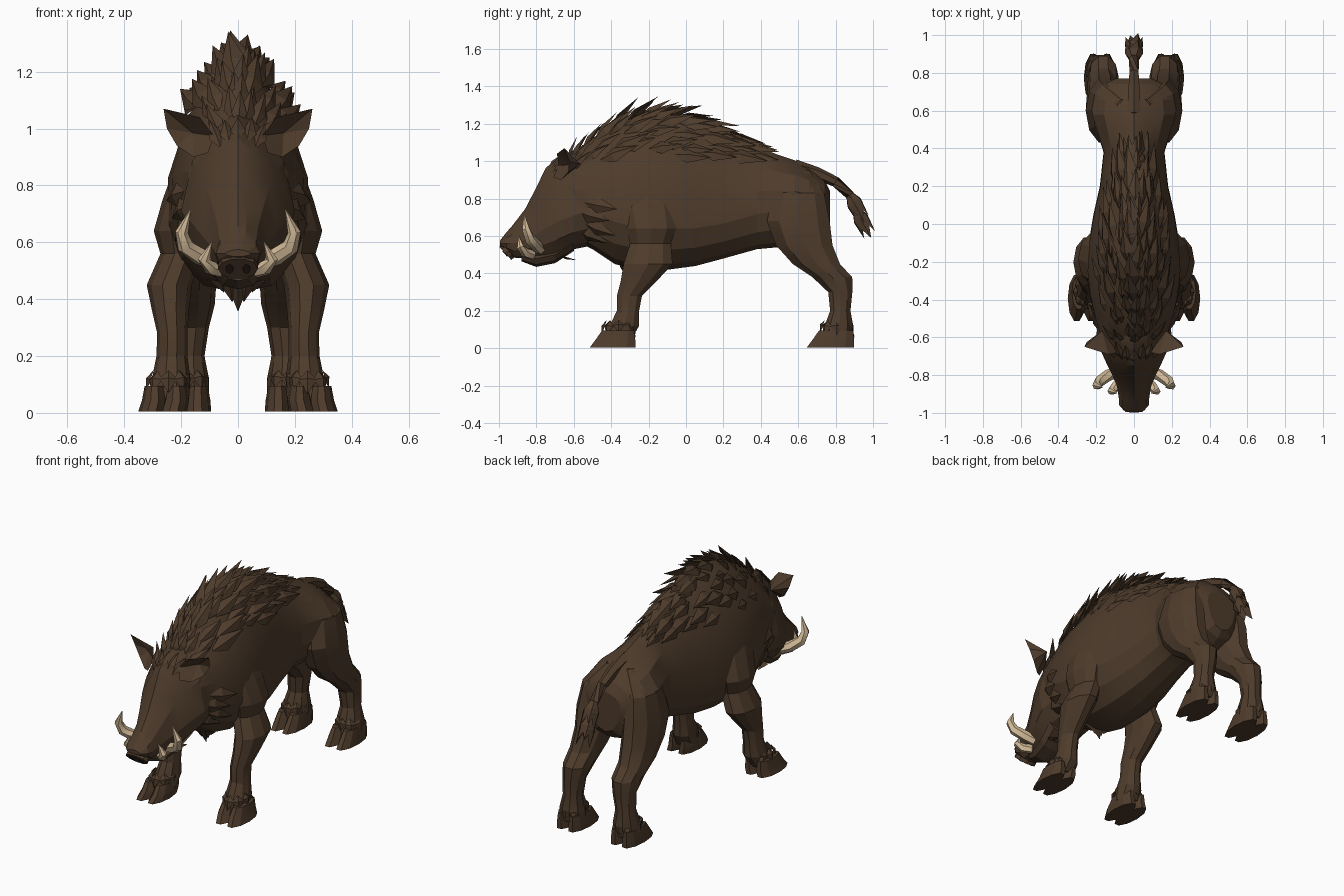
import bpy, bmesh, random
from math import sin, cos, pi, radians, copysign
from mathutils import Vector as V

random.seed(4)
if "Cube" in bpy.data.objects:
    bpy.data.objects.remove(bpy.data.objects["Cube"])


def material(name, colour):
    m = bpy.data.materials.new(name)
    m.use_nodes = True
    m.diffuse_color = (*colour, 1)
    shader = m.node_tree.nodes["Principled BSDF"]
    shader.inputs["Base Color"].default_value = (*colour, 1)
    shader.inputs["Roughness"].default_value = 0.9
    return m


hide = material("brown hide", (0.077, 0.045, 0.025))
ivory = material("ivory", (0.66, 0.5, 0.32))
dark = material("dark nostril", (0.025, 0.015, 0.01))


def finish(name, bm, mat, angle=19):
    bmesh.ops.recalc_face_normals(bm, faces=bm.faces)
    mesh = bpy.data.meshes.new(name)
    bm.to_mesh(mesh)
    bm.free()
    mesh.materials.append(mat)
    mesh.shade_smooth()
    mesh.set_sharp_from_angle(angle=radians(angle))
    ob = bpy.data.objects.new(name, mesh)
    bpy.context.collection.objects.link(ob)
    return ob


def add_loft(bm, rings):
    rows = [[bm.verts.new(p) for p in ring] for ring in rings]
    n = len(rows[0])
    for a, b in zip(rows, rows[1:]):
        for i in range(n):
            j = (i + 1) % n
            bm.faces.new((a[i], a[j], b[j], b[i]))
    bm.faces.new(rows[0])
    bm.faces.new(rows[-1])


def loft(name, rings, mat=hide, angle=19):
    bm = bmesh.new()
    add_loft(bm, rings)
    return finish(name, bm, mat, angle)


def trunk_point(ring, a):
    # Egg-shaped section, narrower toward the spine
    y, low, top, w, mid = ring
    s, c = sin(a), cos(a)
    power = 1.5 if s > 0 else 0.9
    x = copysign(abs(c) ** power, c) * w
    return V((x, y, mid + s * ((top - mid) if s > 0 else (mid - low))))


def trunk_rings(table, n=14):
    return [[trunk_point(r, pi / 2 + 2 * pi * i / n) for i in range(n)] for r in table]


def limb_ring(r, side, n=10):
    z, y0, y1, x0, x1 = r
    return [V((side * ((x0 + x1) / 2 + (x1 - x0) * 0.52 * cos(a)),
               (y0 + y1) / 2 + (y1 - y0) * 0.52 * sin(a), z))
            for a in (2 * pi * i / n for i in range(n))]


def tube(name, points, radii, mat, n=6):
    pts = [V(p) for p in points]
    rings = []
    for i, p in enumerate(pts):
        t = (pts[min(i + 1, len(pts) - 1)] - pts[max(i - 1, 0)]).normalized()
        u = t.cross(V((0.1, 1, 0.2))).normalized() if abs(t.y) < 0.8 else t.cross(V((1, 0, 0))).normalized()
        v = t.cross(u)
        rings.append([p + radii[i] * (u * cos(k * 2 * pi / n) + v * sin(k * 2 * pi / n)) for k in range(n)])
    return loft(name, rings, mat, 40)


def tuft(bm, root, along, normal, length, width):
    # Leaf-shaped lock of bristle with a raised ridge
    along = along.normalized()
    across = along.cross(normal).normalized()
    up = across.cross(along)
    mid = root + along * length * 0.4
    r, l, q, ridge, tip = [bm.verts.new(p) for p in (
        root, mid - across * width / 2, mid + across * width / 2,
        mid + up * width * 0.25, root + along * length)]
    for f in ((r, l, ridge), (r, ridge, q), (l, tip, ridge), (q, ridge, tip), (r, q, tip, l)):
        bm.faces.new(f)


# Trunk: y, bottom, top, half width, height of widest point
body = [(.77, .6, .84, .1, .78), (.74, .56, .9, .17, .78), (.66, .52, .965, .22, .79),
        (.58, .52, 1.005, .23, .79), (.49, .54, 1.035, .2, .79), (.38, .53, 1.08, .165, .77),
        (.2, .48, 1.155, .185, .72), (.05, .44, 1.215, .22, .7), (-.1, .42, 1.255, .245, .7),
        (-.25, .42, 1.245, .255, .71), (-.38, .45, 1.195, .24, .74), (-.5, .53, 1.125, .21, .77),
        (-.6, .58, 1.05, .18, .79), (-.66, .62, .98, .12, .8)]
loft("body", trunk_rings(body))

# Head and lower jaw
head = [(-.5, .55, 1.07, .19, .74), (-.6, .53, 1.06, .2, .71), (-.68, .49, 1.02, .172, .68),
        (-.75, .475, .965, .14, .64), (-.8, .48, .86, .115, .61), (-.86, .48, .745, .09, .58),
        (-.925, .485, .66, .08, .56), (-.96, .515, .62, .078, .56), (-.995, .55, .575, .045, .56)]
loft("head", trunk_rings(head, 12))
jaw = [(-.6, .52, .6, .12, .56), (-.7, .455, .54, .1, .5), (-.8, .435, .52, .075, .48),
       (-.88, .465, .51, .045, .49)]
loft("lower_jaw", trunk_rings(jaw, 8))


# Nose disc and nostrils on the slanted snout end
def disc(name, centre, rx, ry, thick, mat):
    n_dir, u_dir = V((0, -.73, -.68)), V((0, -.68, .73))
    rings = [[V(centre) + V((rx * cos(a), 0, 0)) + u_dir * ry * sin(a) + n_dir * h
              for a in (2 * pi * k / 10 for k in range(10))] for h in (-thick, thick)]
    return loft(name, rings, mat)


disc("nose", (0, -.957, .515), .07, .05, .012, hide)
for side, label in ((1, "left"), (-1, "right")):
    disc(label + "_nostril", (side * .03, -.967, .507), .014, .02, .004, dark)

    # Ear: cupped rim joined to an inner hollow and an outer back
    bm = bmesh.new()
    rim = [bm.verts.new((side * x, y, z)) for x, y, z in (
        (.085, -.68, .975), (.135, -.69, 1.04), (.262, -.65, 1.07), (.25, -.625, 1),
        (.215, -.63, .94), (.155, -.67, .9), (.105, -.71, .915))]
    hubs = [bm.verts.new((side * x, y, .985)) for x, y in ((.16, -.605), (.17, -.565))]
    for hub in hubs:
        for a, b in zip(rim, rim[1:] + rim[:1]):
            bm.faces.new((a, b, hub))
    finish(label + "_ear", bm, hide)

    # Tusks
    tube(label + "_large_tusk", [(side * x, y, z) for x, y, z in (
        (.08, -.78, .53), (.135, -.8, .55), (.185, -.835, .585), (.198, -.855, .635), (.167, -.865, .715))],
        (.03, .031, .029, .023, .002), ivory)
    tube(label + "_small_tusk", [(side * x, y, z) for x, y, z in (
        (.06, -.82, .5), (.095, -.86, .51), (.12, -.885, .54), (.092, -.895, .6))],
        (.026, .027, .021, .002), ivory)

    # Legs: height, front, back, inner side, outer side
    front = [(1, -.26, -.16, .08, .14), (.88, -.34, -.09, .08, .215), (.75, -.34, -.06, .1, .262),
             (.64, -.32, -.05, .12, .293), (.56, -.3, -.08, .13, .27), (.45, -.335, -.07, .165, .318),
             (.36, -.35, -.155, .175, .3), (.28, -.37, -.235, .18, .282), (.2, -.37, -.25, .18, .285),
             (.12, -.41, -.25, .17, .3), (.05, -.43, -.29, .175, .315)]
    hind = [(.95, .55, .66, .03, .09), (.83, .47, .74, .06, .22), (.68, .43, .77, .06, .252),
            (.55, .48, .785, .06, .25), (.45, .57, .825, .08, .245), (.38, .675, .89, .085, .24),
            (.3, .76, .89, .105, .23), (.2, .77, .88, .12, .23), (.12, .74, .895, .105, .25),
            (.05, .73, .88, .105, .255)]
    for part, rings in (("front", front), ("hind", hind)):
        prefix = label + "_" + part
        loft(prefix + "_leg", [limb_ring(r, side) for r in rings])

        # Cloven hoof, two close toes with sloping fronts
        z, y0, y1, x0, x1 = rings[-1]
        toe = y0 - .085
        splay = .02 if part == "front" else 0
        centre = (x0 + x1) / 2 + splay / 2
        bm = bmesh.new()
        for k in (-1, 1):
            cx = centre + k * .038
            add_loft(bm, [limb_ring(r, side) for r in (
                (.005, toe, y1 + .02, cx - .046 + splay / 2, cx + .046 + splay / 2),
                (.045, toe + .03, y1 + .02, cx - .043, cx + .043),
                (.095, y0 - .02, y1 + .015, cx - .034, cx + .034))])
        finish(prefix + "_hoof", bm, hide)

        # Dewclaws and fetlock bristles
        bm = bmesh.new()
        for i in range(8):
            a = 2 * pi * i / 8
            out = V((side * cos(a), sin(a), 0))
            root = V((side * (centre - splay / 2 + .052 * cos(a)), (y0 + y1) / 2 + .064 * sin(a), .15))
            tuft(bm, root, out * .33 + V((0, 0, -1)), out, random.uniform(.065, .09), .065)
        for k in (-1, 1):
            tuft(bm, V((side * (centre + k * .035), y1 - .025, .14)), V((0, .4, -.7)), V((0, 1, .3)), .1, .045)
        finish(prefix + "_fetlock_bristles", bm, hide)


def surface(y, a):
    for p, q in zip(body, body[1:]):
        if q[0] <= y <= p[0]:
            t = (p[0] - y) / (p[0] - q[0])
            return trunk_point([u + (v - u) * t for u, v in zip(p, q)], a)


def surface_tuft(bm, y, a, length, width, lift):
    p = surface(y, a)
    back = surface(y + .04, a) - p
    normal = (surface(y, a + .05) - p).cross(back).normalized()
    if normal.dot(p - V((0, y, .75))) < 0:
        normal = -normal
    tuft(bm, p - normal * .008, back.normalized() + normal * lift, normal, length, width)


# Mane: staggered rows of bristles swept back, tallest along the spine
bm = bmesh.new()
for row in range(15):
    y = -.62 + row * .067
    spread = 50 - max(0, y) * 55
    for k in range(-3, 4):
        offset = (k + (.5 if row % 2 else 0)) / 3
        if abs(offset) > 1.01:
            continue
        a = radians(90 + offset * spread + random.uniform(-5, 5))
        size = random.uniform(.17, .25) * (1 if -.5 < y < .2 else .75)
        lift = random.uniform(.12, .26) + .14 * (1 - abs(offset)) * (y < .1)
        surface_tuft(bm, y + random.uniform(-.02, .02), a, size, size * .38, lift)
finish("mane", bm, hide, 15)

# Cheek ruff and chest bristles
bm = bmesh.new()
for side in (0, 1):
    for k in range(4):
        a = radians(-45 + k * 15)
        a = pi - a if side else a
        surface_tuft(bm, -.59 + .04 * (k % 2), a, random.uniform(.16, .2), .09, .08)
for k in range(-2, 3):
    tuft(bm, V((k * .035, -.36, .5)), V((-k * .02, .06, -.15)), V((0, -1, 0)), .155 - abs(k) * .035, .07)
    tuft(bm, V((k * .035, -.68, .5)), V((0, .1, -.03)), V((0, 0, -1)), .1, .05)
finish("ruff_and_chest_bristles", bm, hide, 15)

# Forelock between the ears
bm = bmesh.new()
for k in range(-2, 3):
    tuft(bm, V((k * .03, -.74 + abs(k) * .01, .96 - abs(k) * .015)), V((k * .02, .1, .1)),
         V((0, -1, .6)), random.uniform(.11, .15), .055)
finish("forelock", bm, hide, 15)

# Tail with a bristly tuft
tube("tail", [(0, .58, .965), (0, .7, .935), (0, .8, .89), (0, .875, .82), (0, .92, .73)],
     (.045, .034, .028, .027, .028), hide)
bm = bmesh.new()
for k in range(12):
    a = k * pi / 3
    out = V((cos(a), .7 * sin(a), .7 * sin(a)))
    root = V((0, .87, .83)) + V((0, .035, -.085)) * (k // 6) + out * .018
    tuft(bm, root, V((0, .44, -.8)) + out * .14, out, .18 - .02 * (k % 3), .075)
finish("tail_tuft", bm, hide, 15)
